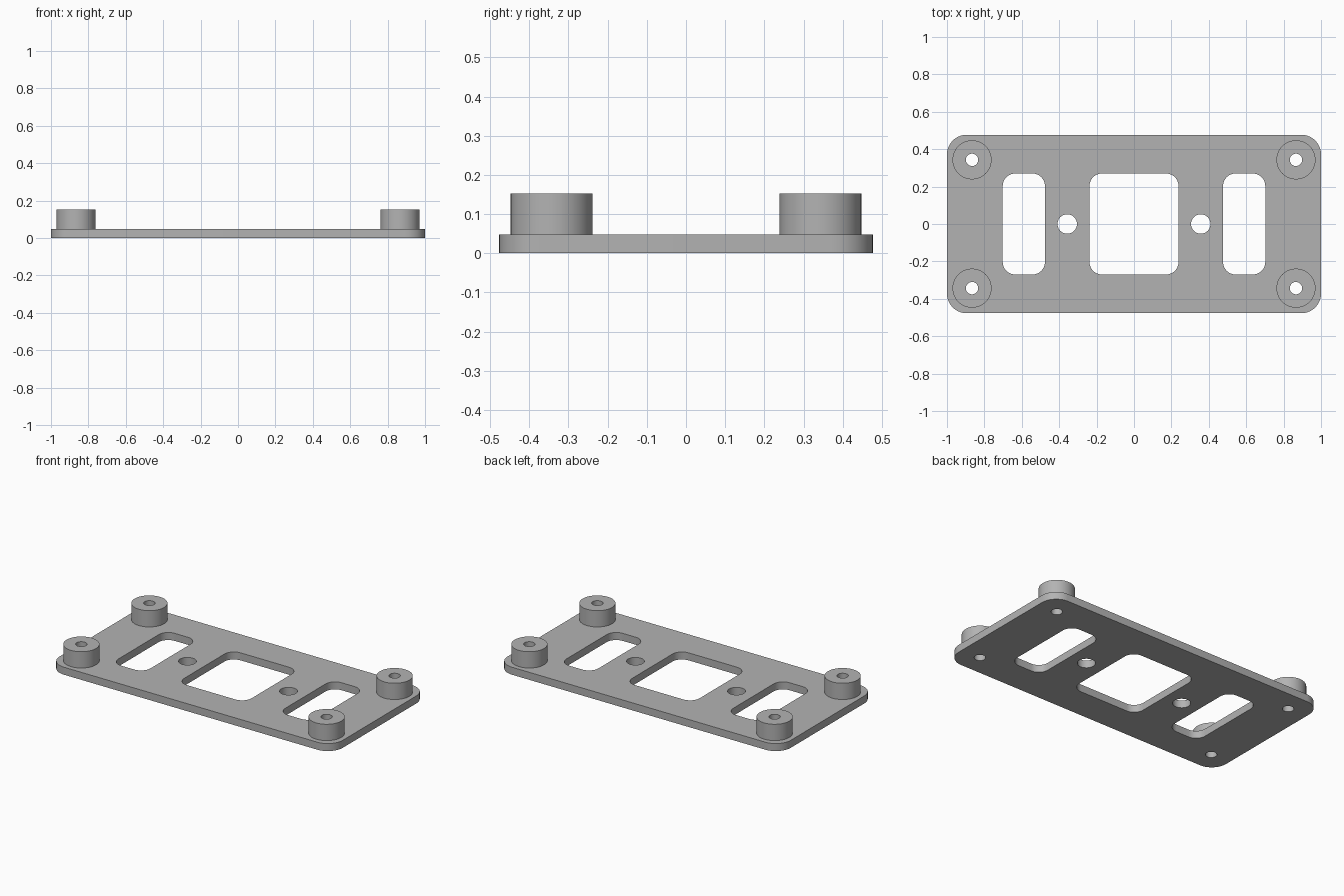
import bpy, bmesh, math

if "Cube" in bpy.data.objects:
    bpy.data.objects.remove(bpy.data.objects["Cube"])

PLATE_T, BOSS_TOP = 0.048, 0.152

grey = bpy.data.materials.new("plain grey")
grey.diffuse_color = (0.45, 0.45, 0.45, 1)
grey.use_nodes = True
grey.node_tree.nodes["Principled BSDF"].inputs["Base Color"].default_value = grey.diffuse_color


def circle(cx, cy, r, n=48):
    return [(cx + r * math.cos(2 * math.pi * i / n),
             cy + r * math.sin(2 * math.pi * i / n)) for i in range(n)]


def rounded_rect(cx, cy, hx, hy, r, n=10):
    pts = []
    for k, (sx, sy) in enumerate([(1, 1), (-1, 1), (-1, -1), (1, -1)]):
        for i in range(n + 1):
            a = math.pi / 2 * (k + i / n)
            pts.append((cx + sx * (hx - r) + r * math.cos(a),
                        cy + sy * (hy - r) + r * math.sin(a)))
    return pts


def extrude_outline(name, loops, z0, z1, open_bottom=False):
    """Solid from an outer loop and hole loops, between two heights."""
    curve = bpy.data.curves.new(name, 'CURVE')
    curve.dimensions = '2D'
    curve.fill_mode = 'BOTH'
    curve.extrude = (z1 - z0) / 2
    for loop in loops:
        sp = curve.splines.new('POLY')
        sp.points.add(len(loop) - 1)
        for p, (x, y) in zip(sp.points, loop):
            p.co = (x, y, 0, 1)
        sp.use_cyclic_u = True
    ob = bpy.data.objects.new(name, curve)
    bpy.context.collection.objects.link(ob)
    bpy.ops.object.select_all(action='DESELECT')
    ob.select_set(True)
    bpy.context.view_layer.objects.active = ob
    bpy.ops.object.convert(target='MESH')
    ob = bpy.context.object
    ob.name = name

    # Weld caps to walls and move to height
    bm = bmesh.new()
    bm.from_mesh(ob.data)
    bmesh.ops.remove_doubles(bm, verts=bm.verts, dist=1e-5)
    bmesh.ops.recalc_face_normals(bm, faces=bm.faces)
    bmesh.ops.translate(bm, verts=bm.verts, vec=(0, 0, (z0 + z1) / 2))
    if open_bottom:
        bmesh.ops.delete(bm, geom=[f for f in bm.faces if f.normal.z < -0.9],
                         context='FACES_ONLY')
    bm.to_mesh(ob.data)
    bm.free()
    ob.data.materials.clear()
    ob.data.materials.append(grey)
    bpy.ops.object.shade_smooth_by_angle(angle=math.radians(30))
    return ob


corners = [(sx * 0.866, sy * 0.343) for sx in (-1, 1) for sy in (-1, 1)]

# Base plate with three windows, two mounting holes and four screw holes
loops = [rounded_rect(0, 0, 1.0, 0.477, 0.105),
         rounded_rect(0, 0, 0.238, 0.27, 0.067)]
for s in (-1, 1):
    loops.append(rounded_rect(s * 0.589, 0, 0.113, 0.27, 0.067))
    loops.append(circle(s * 0.357, 0, 0.052))
loops += [circle(x, y, 0.033) for x, y in corners]
extrude_outline("base_plate", loops, 0, PLATE_T)

# Corner standoffs with screw bores
for i, (x, y) in enumerate(corners):
    extrude_outline(f"standoff_{i + 1}",
                    [circle(x, y, 0.1045), circle(x, y, 0.033)],
                    PLATE_T, BOSS_TOP, open_bottom=True)
